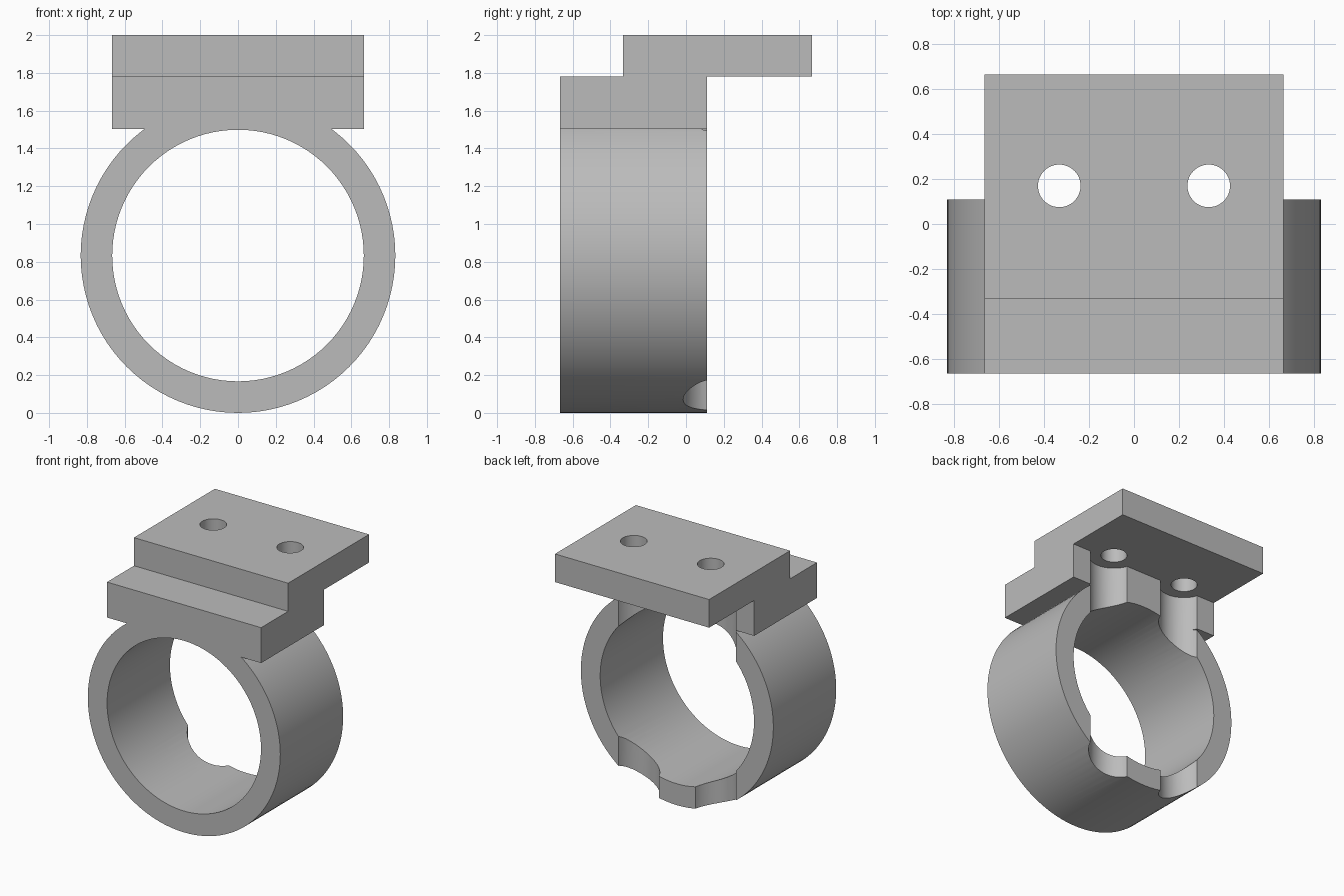
import bpy, bmesh, math
from mathutils import Matrix

cube = bpy.data.objects.get("Cube")
if cube:
    bpy.data.objects.remove(cube, do_unlink=True)

FRONT, BACK = -0.667, 0.11      # depth of the ring and lower block
PLATE_Z = 1.78                  # underside of the top plate
CENTRE_Z, OUTER, INNER = 0.833, 0.833, 0.666
HOLE_X, HOLE_Y = 0.333, 0.17

grey = bpy.data.materials.new("mid_grey")
grey.use_nodes = True
colour = (0.5, 0.5, 0.5, 1)
grey.diffuse_color = colour
grey.node_tree.nodes["Principled BSDF"].inputs["Base Color"].default_value = colour


def make(name, bm):
    bmesh.ops.recalc_face_normals(bm, faces=bm.faces)
    mesh = bpy.data.meshes.new(name)
    bm.to_mesh(mesh)
    bm.free()
    mesh.materials.append(grey)
    obj = bpy.data.objects.new(name, mesh)
    bpy.context.collection.objects.link(obj)
    return obj


def prism(name, points, offset):
    """Extrude a closed outline along an offset."""
    bm = bmesh.new()
    face = bm.faces.new([bm.verts.new(p) for p in points])
    grown = bmesh.ops.extrude_face_region(bm, geom=[face], use_keep_orig=True)
    moved = [v for v in grown["geom"] if isinstance(v, bmesh.types.BMVert)]
    bmesh.ops.translate(bm, verts=moved, vec=offset)
    return make(name, bm)


def cylinder(name, radius, x, y, low, high):
    bm = bmesh.new()
    bmesh.ops.create_cone(bm, cap_ends=True, segments=48, radius1=radius, radius2=radius,
                          depth=high - low, matrix=Matrix.Translation((x, y, (low + high) / 2)))
    return make(name, bm)


def disc(radius, y):
    turns = [math.tau * i / 96 for i in range(96)]
    return [(radius * math.sin(a), y, CENTRE_Z + radius * math.cos(a)) for a in turns]


def combine(obj, other, operation):
    mod = obj.modifiers.new(operation.lower(), 'BOOLEAN')
    mod.object, mod.operation, mod.solver = other, operation, 'EXACT'
    bpy.context.view_layer.objects.active = obj
    bpy.ops.object.modifier_apply(modifier=mod.name)
    bpy.data.objects.remove(other, do_unlink=True)


# Stepped mount: lower block with the top plate overhanging at the back
outline = [(FRONT, 1.503), (BACK, 1.503), (BACK, PLATE_Z), (0.667, PLATE_Z),
           (0.667, 2), (-0.333, 2), (-0.333, PLATE_Z), (FRONT, PLATE_Z)]
clamp = prism("ring_clamp", [(-0.667, y, z) for y, z in outline], (1.334, 0, 0))

# Ring
combine(clamp, prism("ring", disc(OUTER, FRONT), (0, BACK - FRONT, 0)), 'UNION')
combine(clamp, prism("bore_cutter", disc(INNER, FRONT - 0.1), (0, 1, 0)), 'DIFFERENCE')

# Screw holes and the wider tool clearance below them
for x in (-HOLE_X, HOLE_X):
    combine(clamp, cylinder("clearance_cutter", 0.185, x, HOLE_Y, -0.1, PLATE_Z), 'DIFFERENCE')
    combine(clamp, cylinder("hole_cutter", 0.095, x, HOLE_Y, 1.7, 2.1), 'DIFFERENCE')

# Smooth the round walls, keep corners sharp
bpy.ops.object.select_all(action='DESELECT')
clamp.select_set(True)
bpy.context.view_layer.objects.active = clamp
bpy.ops.object.shade_smooth_by_angle(angle=math.radians(30))
